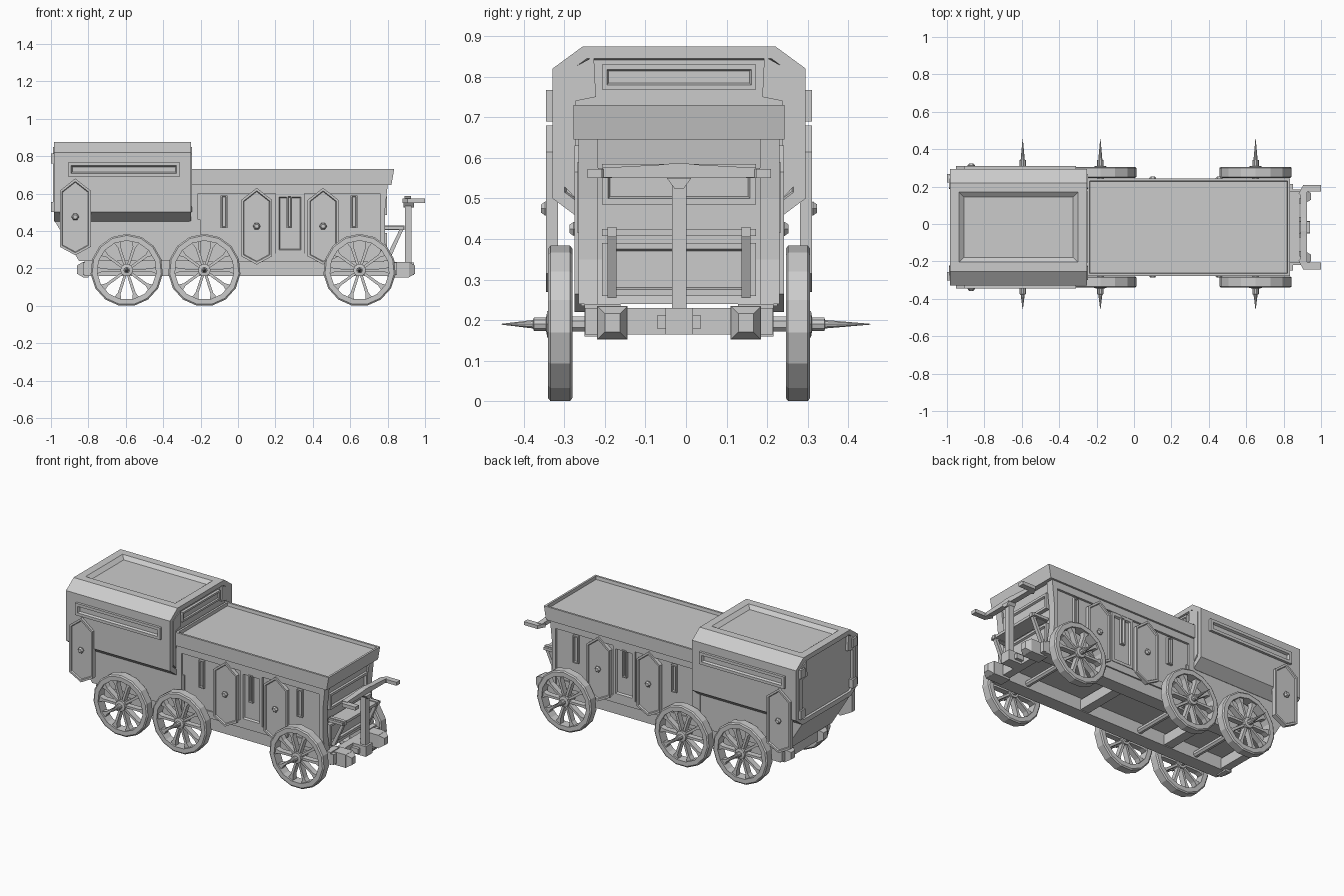
import bpy, bmesh, math
from mathutils import Vector

if "Cube" in bpy.data.objects:
    bpy.data.objects.remove(bpy.data.objects["Cube"])

YC = -0.017  # body centre line


def finish(name, bm):
    bmesh.ops.recalc_face_normals(bm, faces=bm.faces)
    me = bpy.data.meshes.new(name)
    bm.to_mesh(me)
    bm.free()
    ob = bpy.data.objects.new(name, me)
    ob.location.y = YC
    bpy.context.collection.objects.link(ob)
    return ob


def prism(name, pts, a0, a1, axis='y', recess=()):
    """Extrude a 2D outline along an axis; recess = (direction, rim, slope, depth) tuples."""
    place = {'x': lambda p, a: (a, p[0], p[1]),
             'y': lambda p, a: (p[0], a, p[1]),
             'z': lambda p, a: (p[0], p[1], a)}[axis]
    bm = bmesh.new()
    lo = [bm.verts.new(place(p, a0)) for p in pts]
    hi = [bm.verts.new(place(p, a1)) for p in pts]
    bm.faces.new(lo)
    bm.faces.new(hi)
    n = len(pts)
    for i in range(n):
        j = (i + 1) % n
        bm.faces.new((lo[i], lo[j], hi[j], hi[i]))
    bmesh.ops.recalc_face_normals(bm, faces=bm.faces)
    for d, rim, slope, depth in recess:
        bm.normal_update()
        f = max(bm.faces, key=lambda f: (round(f.normal.dot(Vector(d)), 2), f.calc_area()))
        bmesh.ops.inset_individual(bm, faces=[f], thickness=rim, use_even_offset=True)
        bmesh.ops.inset_individual(bm, faces=[f], thickness=slope, depth=-depth, use_even_offset=True)
    return finish(name, bm)


def box(name, x0, x1, y0, y1, z0, z1, recess=()):
    return prism(name, [(x0, z0), (x1, z0), (x1, z1), (x0, z1)], y0, y1, 'y', recess)


def lathe(name, prof, n, x, z, closed=False):
    """Turn (radius, y) points around a y-axis line through x, z."""
    bm = bmesh.new()
    rings = []
    for r, y in prof:
        rings.append([bm.verts.new((x + r * math.sin((i + .5) * math.tau / n), y,
                                    z - r * math.cos((i + .5) * math.tau / n))) for i in range(n)])
    m = len(rings)
    for k in range(m if closed else m - 1):
        a, b = rings[k], rings[(k + 1) % m]
        for i in range(n):
            j = (i + 1) % n
            bm.faces.new((a[i], a[j], b[j], b[i]))
    if not closed:
        bm.faces.new(rings[0])
        bm.faces.new(rings[-1])
    return finish(name, bm)


def door(x, z, s, y):
    """Long hexagonal shutter with a raised rim and a knob."""
    hexa = [(0, -.205), (.083, -.16), (.083, .14), (0, .205), (-.083, .14), (-.083, -.16)]
    prism('shutter_door', [(x + a, z + b) for a, b in hexa], s * (y - .03), s * y, 'y',
          [((0, s, 0), .012, .004, .008)])
    lathe('door_knob', [(.012, s * (y - .02)), (.02, s * (y + .002)), (.012, s * (y + .012))], 6, x, z)


# rear cabin: eight-sided shell, recessed roof and end panels
half = [(.245, .45), (.312, .5), (.312, .82), (.237, .875)]
prism('rear_cabin', half + [(-y, z) for y, z in reversed(half)], -.985, -.25, 'x',
      [((0, 0, 1), .05, .025, .02), ((-1, 0, 0), .03, .004, .012), ((1, 0, 0), .03, .004, .012)])

# lower cabin and main body
prism('cabin_base', [(-.985, .46), (-.85, .24), (-.2, .24), (-.2, .46)], -.243, .243)
front = [(.76, .24), (.80, .24), (.785, .35), (.785, .5), (.80, .645), (.76, .645)]
prism('body_core', [(-.3, .24), (.79, .24), (.772, .35), (.772, .5), (.79, .65), (-.3, .65)], -.234, .234)

# open tray on top of the body
prism('tray', [(-.25, .645), (.82, .645), (.835, .73), (-.25, .73)], -.26, .26, 'y',
      [((0, 0, 1), .013, .003, .02)])

for s in (-1, 1):
    lo, hi = s * .2, s * .248
    # body framing
    prism('corner_pilaster', front, lo, hi)
    box('top_rail', -.25, .78, lo, hi, .6, .65)
    box('bottom_sill', -.25, .78, lo, s * .242, .235, .28)
    box('rear_pilaster', -.26, -.215, lo, hi, .24, .62)
    # doors, slots and panel on the side
    door(.10, .425, s, .258)
    door(.455, .425, s, .258)
    door(-.87, .475, s, .328)
    for x in (-.075, .275, .62):
        if x != .275:
            box('slot_frame', x - .018, x + .018, lo, s * .25, .415, .59, [((0, s, 0), .007, .002, .012)])
    box('side_panel', .2, .355, lo, s * .246, .28, .6, [((0, s, 0), .018, .006, .012)])
    box('slot_frame', .26, .29, lo, s * .25, .415, .59, [((0, s, 0), .007, .002, .012)])
    box('cabin_window_bar', -.91, -.31, s * .29, s * .328, .69, .767, [((0, s, 0), .018, .006, .014)])
    # end brackets of the cabin
    br = [(.21, .85), (.283, .81), (.283, .53), (.255, .5), (.255, .74), (.205, .75)]
    for x0, x1 in ((-.99, -.96), (-.27, -.247)):
        prism('cabin_bracket', [(s * y, z) for y, z in br], x0, x1, 'x')
    for z in (.76, .5):
        box('rear_hinge', -1, -.97, s * .24, s * .285, z, z + .055)
    # chassis beam with tapered ends
    box('chassis_beam', -.82, .83, s * .145, s * .233, .16, .24)
    y0, y1 = s * .127, s * .202
    for e, xa, xb in ((1, .8, .945), (-1, -.8, -.86)):
        xs = xb - e * .03
        b = box('beam_end', min(xa, xs), max(xa, xs), y0, y1, .152, .235,
                [((e, 0, 0), .001, .018, -.03)])
    # shelf struts
    prism('shelf_strut', [(.865, .41), (.885, .41), (.815, .255), (.79, .255)], s * .154, s * .176)
    box('shelf_bracket', .78, .89, s * .154, s * .176, .405, .43)
    # steering grips
    prism('steering_grip', [(.895, s * .165), (.93, s * .19), (1.0, s * .19), (1.0, s * .226),
                            (.905, s * .226), (.88, s * .18)], .55, .572, 'z')

# end details
box('front_shelf', .78, .885, -.19, .19, .408, .425)
box('front_upper_panel', .75, .797, -.19, .19, .485, .585, [((1, 0, 0), .015, .005, .012)])
box('front_lower_panel', .75, .797, -.19, .19, .26, .39, [((1, 0, 0), .015, .005, .012)])
box('cabin_front_slit', -.27, -.245, -.19, .19, .768, .83, [((1, 0, 0), .012, .004, .008)])
for x0, x1 in ((.80, .85), (-.83, -.78), (-.42, -.36), (.2, .26)):
    box('cross_member', x0, x1, -.232, .232, .165, .23)

# steering mast
box('mast', .892, .928, -.018, .018, .18, .55)
box('mast_foot', .84, .94, -.034, .034, .165, .23)
box('mast_collar', .84, .90, -.054, .054, .18, .212)
prism('mast_head', [(-.012, .525), (.012, .525), (.03, .55), (-.03, .55)], .885, .94, 'x')
prism('steering_bar', [(-.2, .552), (.2, .552), (.2, .575), (.05, .583), (.02, .586),
                       (-.02, .586), (-.05, .583), (-.2, .575)], .89, .925, 'x')

# axles, wheels and hub spikes
ZC, R = .19, .194
for x in (-.595, -.18, .65):
    lathe('axle', [(.02, -.30), (.02, .30)], 8, x, ZC)
    for s in (-1, 1):
        a, b = s * .263, s * .323
        c = s * .006
        lathe('wheel_rim', [(.158, a), (R - .008, a), (R, a + c), (R, b - c), (R - .008, b), (.158, b)],
              15, x, ZC, True)
        lathe('wheel_hub', [(.034, s * .268), (.034, s * .325), (.017, s * .328), (.017, s * .358),
                            (.011, s * .36), (.001, .472 if s > 0 else -.438)], 10, x, ZC)
        for k in range(10):
            t = k * math.tau / 10
            u, v = (math.cos(t), math.sin(t)), (-math.sin(t), math.cos(t))
            outline = [(.025, -.007), (.13, -.008), (.165, -.022), (.165, .022), (.13, .008), (.025, .007)]
            prism('wheel_spoke', [(x + r * u[0] + w * v[0], ZC + r * u[1] + w * v[1]) for r, w in outline],
                  s * .276, s * .312)
